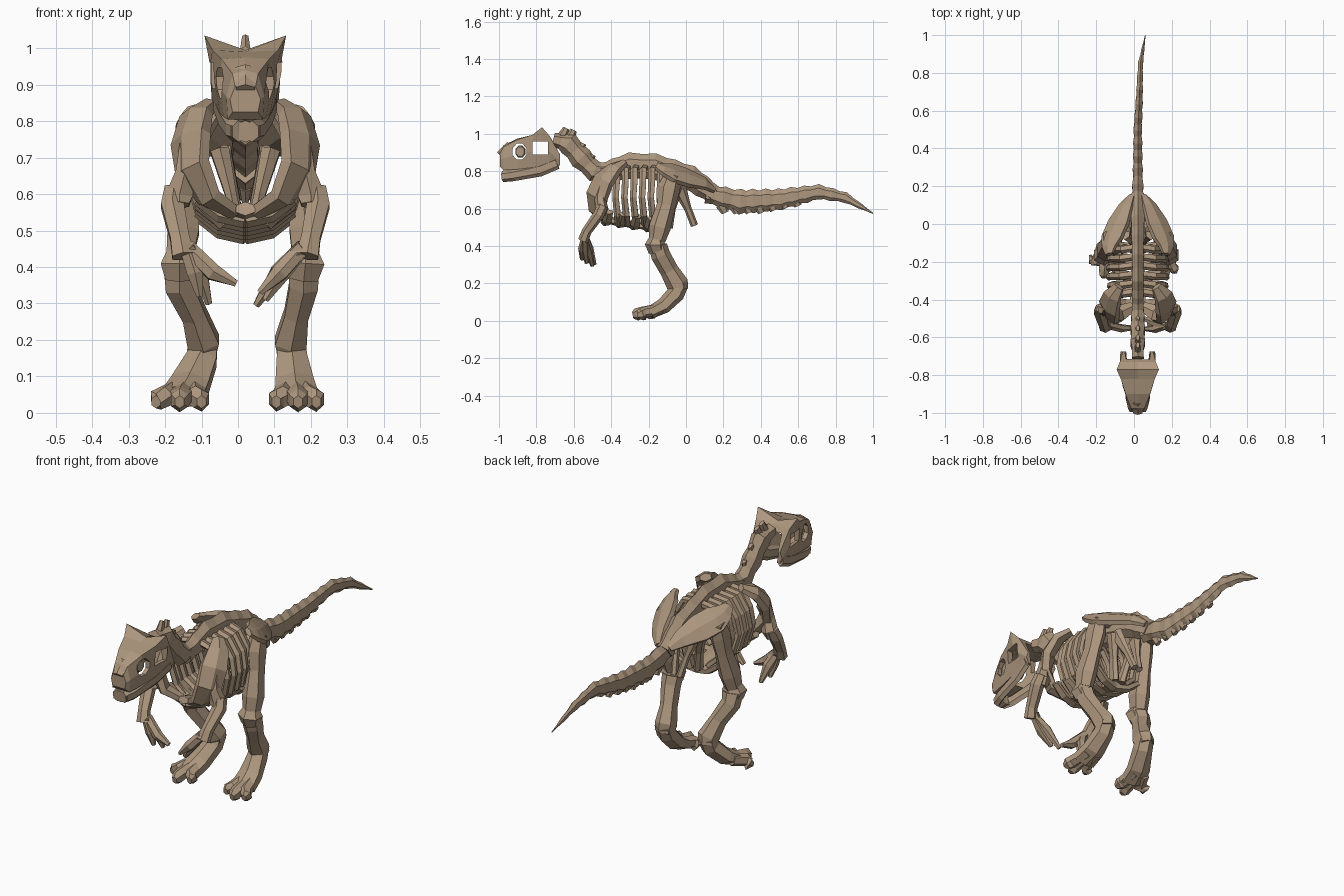
import bpy, bmesh, math
from mathutils import Vector

CX = 0.02  # the skeleton's midline
mat = bpy.data.materials.new("bone tan")
mat.diffuse_color = (0.42, 0.31, 0.21, 1)


def loft(name, rings):
    """Skin a list of equal-length point rings into a closed flat-faced solid."""
    bm = bmesh.new()
    vs = [[bm.verts.new(p) for p in r] for r in rings]
    n = len(vs[0])
    for a, b in zip(vs, vs[1:]):
        for i in range(n):
            j = (i + 1) % n
            bm.faces.new((a[i], a[j], b[j], b[i]))
    bm.faces.new(vs[0])
    bm.faces.new(vs[-1])
    bmesh.ops.recalc_face_normals(bm, faces=bm.faces)
    me = bpy.data.meshes.new(name)
    bm.to_mesh(me)
    bm.free()
    me.materials.append(mat)
    ob = bpy.data.objects.new(name, me)
    bpy.context.collection.objects.link(ob)
    return ob


def bone(name, pts, ref=(1, 0, 0), n=6):
    """Tube through points (x, y, z, half width along ref, half depth)."""
    P = [Vector(p[:3]) for p in pts]
    rings = []
    for i, p in enumerate(pts):
        t = (P[min(i + 1, len(P) - 1)] - P[max(i - 1, 0)]).normalized()
        a = Vector(ref)
        a = (a - t * a.dot(t)).normalized()
        b = t.cross(a)
        rings.append([P[i] + a * p[3] * math.cos(2 * math.pi * (k + .5) / n)
                      + b * p[4] * math.sin(2 * math.pi * (k + .5) / n) for k in range(n)])
    return loft(name, rings)


def pair(name, pts, ref=(1, 0, 0), n=6):
    """Left and right copies; x is the distance from the midline."""
    for s, side in ((-1, "left"), (1, "right")):
        bone(f"{side}_{name}", [(CX + s * p[0], *p[1:]) for p in pts],
             (s * ref[0], ref[1], ref[2]), n)


def knobbly(name, path, step, thin):
    """Vertebra chain: resample the path and alternate fat and thin rings."""
    out = []
    for a, b in zip(path, path[1:]):
        k = max(2, round((Vector(b[:3]) - Vector(a[:3])).length / step / 2) * 2)
        for i in range(k):
            q = [u + (v - u) * i / k for u, v in zip(a, b)]
            f = 1.05 if i % 2 == 0 else thin
            out.append((*q[:3], q[3] * f, q[4] * f))
    bone(name, out + [path[-1]])


# Skull: y, bottom z, top corner z, top middle z, half widths bottom / middle / top
def skull_ring(y, zb, zt, zc, hb, hm, ht):
    zm = (zb + zt) / 2
    return [(CX + x, y, z) for x, z in
            ((-hb, zb), (-hm, zm), (-ht, zt), (0, zc), (ht, zt), (hm, zm), (hb, zb))]


skull = loft("skull", [skull_ring(*r) for r in (
    (-.995, .825, .895, .91, .035, .042, .028),
    (-.975, .805, .93, .94, .048, .052, .035),
    (-.90, .81, .97, .975, .058, .07, .065),
    (-.82, .82, .995, .99, .068, .085, .09),
    (-.77, .82, 1.035, .995, .072, .092, .112),
    (-.73, .82, .99, .99, .075, .095, .095),
    (-.675, .83, .89, .90, .078, .092, .08))])
cutters = [
    loft("cavity_cutter", [skull_ring(*r) for r in (
        (-.95, .84, .93, .93, .03, .035, .03),
        (-.80, .80, .965, .965, .05, .066, .06),
        (-.60, .78, .965, .965, .056, .073, .065))]),
    bone("eye_cutter", [(-.2, -.89, .905, .04, .046), (.24, -.89, .905, .04, .046)], (0, 1, 0), 8),
    bone("cheek_cutter", [(-.2, -.78, .925, .058, .05), (.24, -.78, .925, .058, .05)], (0, 1, 0), 4)]
for c in cutters:
    c.hide_render = True
    m = skull.modifiers.new("cut", 'BOOLEAN')
    m.operation, m.object, m.solver = 'DIFFERENCE', c, 'EXACT'
dg = bpy.context.evaluated_depsgraph_get()
cut_mesh = bpy.data.meshes.new_from_object(skull.evaluated_get(dg))
skull.modifiers.clear()
skull.data = cut_mesh
for c in cutters:
    bpy.data.objects.remove(c)

# Eye ring core, nose bump and lower jaw
pair("eye_core", [(.03, -.885, .905, .03, .034), (.05, -.887, .905, .024, .028)], (0, 1, 0), 8)
bone("nose", [(CX, -.995, .885, .03, .022), (CX, -.94, .94, .033, .022)])
pair("jaw", [(.018, -.98, .772, .022, .03), (.038, -.93, .778, .018, .032),
             (.06, -.78, .808, .015, .036), (.075, -.69, .845, .014, .034)])
bone("chin", [(CX, -.98, .772, .046, .03), (CX, -.94, .775, .05, .028)])

# Neck, back and tail vertebrae
knobbly("neck", [(CX, -.71, .97, .035, .035), (CX, -.63, .95, .042, .06),
                 (CX, -.56, .87, .042, .06), (CX, -.49, .80, .04, .055),
                 (CX, -.42, .80, .035, .05)], .04, .88)
knobbly("back", [(CX, -.46, .785, .035, .05), (CX, -.3, .83, .035, .068),
                 (CX, -.17, .825, .035, .068), (CX, .02, .765, .04, .065),
                 (CX, .15, .675, .038, .05)], .05, .95)
knobbly("tail", [(CX, .11, .68, .036, .05), (CX, .29, .637, .03, .066), (CX, .5, .65, .026, .056),
                 (.03, .71, .69, .02, .04), (.035, .85, .66, .015, .028),
                 (.06, 1.0, .575, .002, .003)], .04, .86)
# Spines above the neck, chevrons below the tail
for i, (y, z) in enumerate(((-.65, 1.01), (-.61, 1.0), (-.56, .93), (-.51, .87))):
    bone(f"neck_spine_{i}", [(CX, y - .02, z - .04, .02, .03), (CX, y + .01, z + .02, .01, .018)])
for i in range(7):
    y = .19 + i * .065
    z = .60 + .012 * max(0, i - 3)
    bone(f"tail_chevron_{i}", [(CX, y, z + .02, .018, .032), (CX, y + .02, z - .022, .01, .02)])

# Ribs and belly bones
for i in range(6):
    y = -.37 + i * .047
    g = (.9, 1, 1.03, 1.03, 1, .93)[i]
    pair(f"rib_{i}", [(.02, y + .01, .82, .021, .018), (.09 * g, y, .81, .021, .016),
                      (.135 * g, y, .74, .020, .016), (.15 * g, y - .005, .66, .019, .015),
                      (.125 * g, y + .005, .565, .02, .016), (.06, y + .01, .515, .02, .016)],
         (0, 1, 0), 5)
for i in range(5):
    y, z = -.43 + i * .075, .543 - i * .011
    pair(f"belly_bone_{i}", [(0, y, z - .02, .028, .018), (.07, y + .01, z - .005, .028, .018),
                             (.13, y + .02, z + .04, .024, .016)], (0, 1, 0), 5)
bone("breastbone", [(CX, -.47, .56, .03, .02), (CX, -.38, .53, .05, .02), (CX, -.11, .49, .035, .018)])

# Shoulder blades (plates facing out and forward) and arms
pair("shoulder_blade", [(.10, -.33, .845, .03, .02), (.135, -.38, .815, .055, .03),
                        (.15, -.44, .75, .072, .034), (.145, -.475, .67, .07, .034),
                        (.10, -.475, .59, .05, .03), (.03, -.44, .55, .03, .022)], (.75, 1, 0))
pair("upper_arm", [(.15, -.44, .73, .035, .035), (.165, -.46, .66, .03, .03),
                   (.18, -.45, .60, .042, .035), (.18, -.46, .57, .03, .03)])
pair("forearm", [(.195, -.445, .615, .03, .03), (.20, -.465, .57, .036, .03),
                 (.18, -.53, .48, .03, .026), (.17, -.55, .43, .035, .028)])
for s, side, tips in ((-1, "left", ((.10, -.49, .30), (.125, -.53, .32), (.025, -.55, .355))),
                      (1, "right", ((.03, -.50, .295), (.055, -.53, .31), (.04, -.555, .33)))):
    for i, (tx, ty, tz) in enumerate(tips):
        bone(f"{side}_finger_{i}", [
            (CX + s * .16, -.545 + i * .005, .455, .024, .022),
            (CX + s * (.075 + tx * .5), ty * .6 - .222, .385, .026, .022),
            (CX + s * tx, ty, tz, .01, .012)])

# Hips: leaf-shaped wing, forward and rear lower rods
pair("hip_wing", [(.03, .15, .70, .02, .014), (.06, .10, .735, .048, .02),
                  (.10, .01, .765, .075, .024), (.135, -.07, .79, .075, .024),
                  (.15, -.12, .81, .05, .02), (.15, -.16, .83, .025, .014)], (1, 0, -.8))
pair("front_hip_rod", [(.07, -.05, .72, .03, .035), (.04, -.08, .60, .018, .025),
                       (.02, -.10, .50, .02, .03)])
pair("rear_hip_rod", [(.06, -.04, .72, .025, .04), (.03, .01, .60, .015, .02),
                      (.015, .045, .51, .016, .02)])

# Legs: sideways positions differ per side, the side profile is shared
for side, x, toes in (
        ("right", (.165, .175, .185, .185, .18, .16, .145, .148, .155, .16),
         ((.105, -.25), (.165, -.285), (.215, -.26))),
        ("left", (-.13, -.14, -.15, -.16, -.16, -.12, -.095, -.10, -.13, -.15),
         ((-.225, -.21), (-.16, -.285), (-.10, -.25)))):
    bone(f"{side}_thigh", [(x[0], -.07, .78, .035, .045), (x[0], -.09, .71, .045, .06),
                           (x[1], -.105, .62, .038, .05), (x[2], -.14, .50, .05, .058),
                           (x[3], -.155, .43, .042, .045)])
    bone(f"{side}_knee", [(x[3], -.155, .45, .035, .035), (x[3], -.165, .41, .06, .055),
                          (x[4], -.155, .37, .045, .045)])
    bone(f"{side}_shin", [(x[4], -.15, .40, .05, .05), (x[4], -.135, .35, .045, .052),
                          (x[5], -.09, .27, .038, .05), (x[6], -.045, .195, .05, .06),
                          (x[7], -.035, .16, .044, .048)])
    bone(f"{side}_foot", [(x[6], -.03, .20, .045, .045), (x[7], -.055, .145, .048, .048),
                          (x[8], -.12, .08, .06, .042), (x[9], -.19, .045, .068, .034)])
    for i, (tx, ty) in enumerate(toes):
        bone(f"{side}_toe_{i}", [
            (x[8] * .6 + tx * .4, -.13, .065, .03, .03),
            ((x[9] + tx * 2) / 3, ty * .5 - .095, .045, .033, .03),
            (tx, ty + .02, .034, .027, .034), (tx, ty, .03, .014, .018)])
